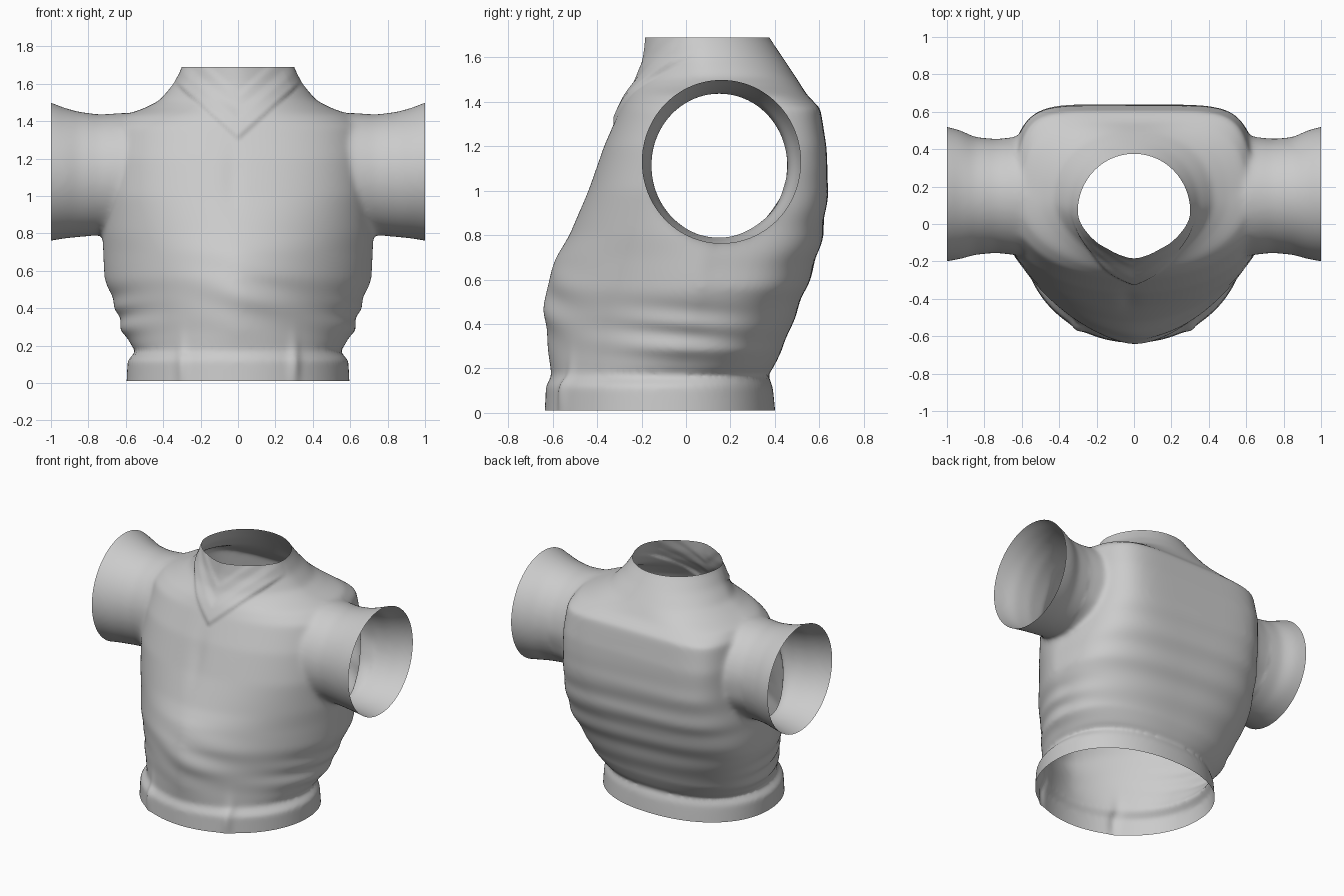
import bpy, bmesh
from math import sin, cos, pi, exp

cube = bpy.data.objects.get("Cube")
if cube:
    bpy.data.objects.remove(cube)

cloth = bpy.data.materials.new("grey cloth")
cloth.use_nodes = True
GREY = (0.6, 0.6, 0.6, 1)
cloth.diffuse_color = GREY
cloth.node_tree.nodes["Principled BSDF"].inputs["Base Color"].default_value = GREY


def spow(v, p):
    return abs(v) ** (2 / p) * (1 if v >= 0 else -1)


def loft(name, rings):
    """Closed solid through a list of equally long rings."""
    bm = bmesh.new()
    loops = [[bm.verts.new(p) for p in ring] for ring in rings]
    n = len(loops[0])
    for a, b in zip(loops, loops[1:]):
        for i in range(n):
            j = (i + 1) % n
            bm.faces.new((a[i], a[j], b[j], b[i]))
    bm.faces.new(loops[0])
    bm.faces.new(loops[-1])
    bmesh.ops.recalc_face_normals(bm, faces=bm.faces)
    mesh = bpy.data.meshes.new(name)
    bm.to_mesh(mesh)
    bm.free()
    obj = bpy.data.objects.new(name, mesh)
    bpy.context.collection.objects.link(obj)
    return obj


def body_ring(z, w, front, back, mid, pf, pb, taper, n=120):
    ring = []
    for i in range(n):
        c, s = cos(2 * pi * i / n), sin(2 * pi * i / n)
        p = pb if s >= 0 else pf
        reach = back - mid if s >= 0 else mid - front
        narrow = 1 - taper * max(spow(s, p), 0)
        ring.append((w * narrow * spow(c, p), mid + reach * spow(s, p), z))
    return ring


def sleeve_ring(x, cy, cz, ry, rz, n=48):
    return [(x, cy + ry * cos(2 * pi * i / n), cz + rz * sin(2 * pi * i / n))
            for i in range(n)]


# Body: height, half width, front, back, widest depth,
# front and back squareness, narrowing towards the back
body = loft("body", [body_ring(*r) for r in (
    (-.08, .6, -.64, .41, -.08, 2, 2.2, 0),
    (.12, .59, -.63, .39, -.08, 2, 2.2, 0),
    (.17, .545, -.605, .37, -.06, 2, 2.3, 0),
    (.2, .57, -.61, .39, -.04, 1.9, 2.4, 0),
    (.28, .62, -.62, .43, 0, 1.75, 2.5, 0),
    (.42, .66, -.637, .485, .04, 1.65, 2.8, .02),
    (.56, .715, -.632, .54, .07, 1.62, 3.2, .05),
    (.7, .722, -.585, .59, .08, 1.68, 3.8, .09),
    (.8, .725, -.525, .615, .09, 1.85, 4.5, .13),
    (1, .715, -.44, .64, .1, 2.15, 6, .17),
    (1.2, .7, -.37, .632, .12, 2.2, 6.5, .16),
    (1.37, .67, -.295, .605, .13, 2.1, 6, .14),
    (1.43, .61, -.265, .545, .13, 1.9, 3.5, .06),
    (1.47, .5, -.24, .52, .13, 1.8, 2.6, 0),
    (1.51, .42, -.22, .495, .12, 1.7, 2.3, 0),
    (1.6, .345, -.195, .435, .09, 1.6, 2.1, 0),
    (1.69, .3, -.185, .375, .06, 1.55, 2, 0),
    (1.78, .28, -.18, .33, .06, 1.5, 2, 0))])

# Sleeves: join each to the body, then rebuild as one even surface
sleeve_rings = ((.42, .15, 1.1, .29, .31), (.6, .15, 1.115, .32, .33),
                (.74, .15, 1.113, .305, .323), (.85, .15, 1.115, .315, .335),
                (.93, .157, 1.122, .345, .35), (1, .16, 1.13, .36, .37),
                (1.08, .16, 1.135, .37, .39))
helpers = [body]
for side, label in ((1, "left"), (-1, "right")):
    sleeve = loft(label + "_sleeve",
                  [sleeve_ring(side * x, *r) for x, *r in sleeve_rings])
    sleeve.hide_render = True
    helpers.append(sleeve)
    mod = body.modifiers.new(label, "BOOLEAN")
    mod.operation = "UNION"
    mod.solver = "EXACT"
    mod.object = sleeve
remesh = body.modifiers.new("even", "REMESH")
remesh.mode = "VOXEL"
remesh.voxel_size = .014
graph = bpy.context.evaluated_depsgraph_get()
graph.update()
mesh = bpy.data.meshes.new_from_object(body.evaluated_get(graph))
for obj in helpers:
    bpy.data.objects.remove(obj)

bm = bmesh.new()
bm.from_mesh(mesh)

# Soft blends at the armholes and shoulders, crisper at the waistband
for lowest, rounds in ((-1, 3), (.3, 7)):
    verts = [v for v in bm.verts if v.co.z > lowest]
    for _ in range(rounds):
        bmesh.ops.smooth_vert(bm, verts=verts, factor=.5, use_axis_x=True,
                              use_axis_y=True, use_axis_z=True)
bm.normal_update()


def bump(v, centre, width):
    return exp(-((v - centre) / width) ** 2)


def ramp(v, start, end):
    return min(max((v - start) / (end - start), 0), 1)


def fold_height(x, y, z, normal):
    """Cloth folds, waist gathers and the crossed collar bands."""
    h = 0
    if abs(x) < .75:
        # Back and side folds
        h += .005 * sin(34 * z + 2 * x) * bump(z, .65, .35) * max(normal.y, 0)
        h += .008 * sin(50 * z + 4 * y) * bump(z, .36, .13) \
            * bump(y, -.05, .3) * abs(normal.x)
        # Front folds, waistband gathers and centre crease
        front = ramp(-y, .15, .25)
        h += front * .008 * sin(30 * z + 9 * x) * bump(z, .48, .15) * bump(x, .08, .25)
        h += front * .015 * (bump(x, .3, .03) + bump(x, -.3, .03)) * bump(z, .1, .12)
        h -= front * .008 * bump(x, -.03, .05) * bump(z, 1.1, .15)
    # Two V-shaped collar bands
    v = z - .9 * abs(x)
    band = ramp(v, 1.29, 1.32) - .6 * ramp(v, 1.4, 1.46) - .4 * ramp(v, 1.52, 1.56)
    return h + .014 * band * ramp(-y, -.06, .06) * ramp(z, 1.25, 1.3)


moves = [(v, v.normal * fold_height(*v.co, v.normal)) for v in bm.verts]
for v, offset in moves:
    v.co += offset

# Open the hem, neck and cuffs
for co, no in (((0, 0, .01), (0, 0, -1)), ((0, 0, 1.69), (0, 0, 1)),
               ((1, 0, 0), (1, 0, 0)), ((-1, 0, 0), (-1, 0, 0))):
    bmesh.ops.bisect_plane(bm, geom=bm.verts[:] + bm.edges[:] + bm.faces[:],
                           plane_co=co, plane_no=no, clear_outer=True)
bm.to_mesh(mesh)
bm.free()

mesh.materials.clear()
mesh.materials.append(cloth)
for poly in mesh.polygons:
    poly.material_index = 0
mesh.name = "jacket"
jacket = bpy.data.objects.new("jacket", mesh)
bpy.context.collection.objects.link(jacket)
bpy.context.view_layer.objects.active = jacket
jacket.select_set(True)
bpy.ops.object.shade_smooth_by_angle(angle=.7)
